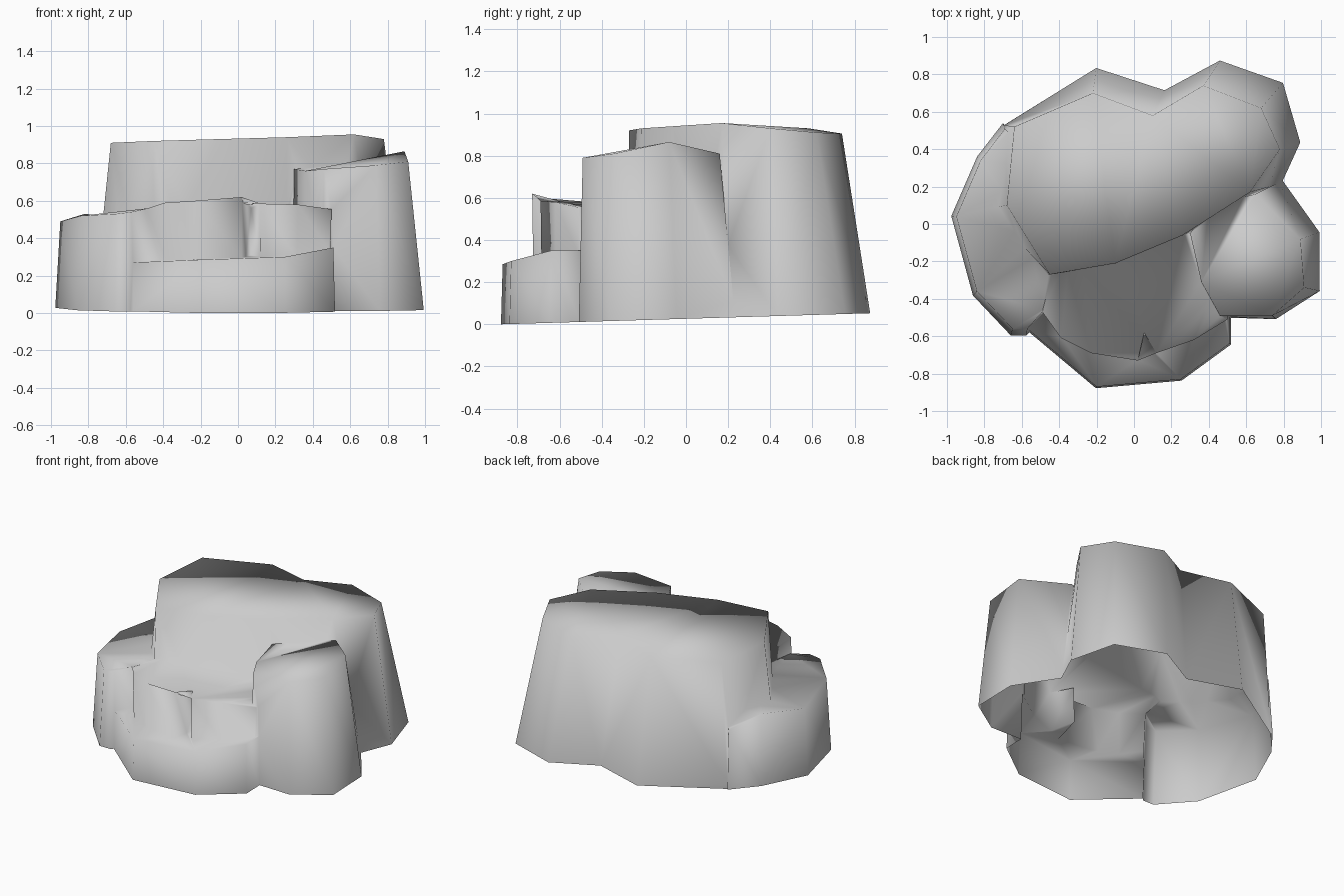
import bpy
import bmesh
from mathutils import Vector

default_cube = bpy.data.objects.get("Cube")
if default_cube:
    bpy.data.objects.remove(default_cube, do_unlink=True)

BASE_DEPTH = -0.05

stone = bpy.data.materials.new("stone_grey")
stone.use_nodes = True
stone_colour = (0.6, 0.6, 0.6, 1)
stone.diffuse_color = stone_colour
stone.node_tree.nodes["Principled BSDF"].inputs["Base Color"].default_value = stone_colour


def make_rock(name, rim, foot):
    """Closed boulder: a rim of (x, y, z) points joined to a matching (x, y) foot."""
    bm = bmesh.new()
    upper = [bm.verts.new(point) for point in rim]
    lower = [bm.verts.new((x, y, BASE_DEPTH)) for x, y in foot]
    count = len(upper)
    for i in range(count):
        j = (i + 1) % count
        bm.faces.new((lower[i], lower[j], upper[j], upper[i]))
    caps = [bm.faces.new(upper), bm.faces.new(list(reversed(lower)))]
    bmesh.ops.triangulate(bm, faces=caps)
    bmesh.ops.recalc_face_normals(bm, faces=bm.faces[:])
    mesh = bpy.data.meshes.new(name)
    bm.to_mesh(mesh)
    bm.free()
    mesh.materials.append(stone)
    rock = bpy.data.objects.new(name, mesh)
    bpy.context.collection.objects.link(rock)
    return rock


def spread(rim, centre, factor):
    """Foot outline made by widening a rim about a centre."""
    cx, cy = centre
    return [(cx + (x - cx) * factor, cy + (y - cy) * factor) for x, y, z in rim]


# Tall rear boulder, leaning inwards at the back
tall_rim = [
    (-.64, .52, .91), (-.68, .1, .91), (-.45, -.27, .92), (-.1, -.21, .93),
    (.26, -.06, .94), (.62, .17, .955), (.78, .4, .93), (.68, .62, .91),
    (.37, .74, .905), (.1, .58, .93), (-.22, .7, .905)]
tall_foot = [
    (-.7, .53), (-.78, .08), (-.47, -.28), (-.1, -.22),
    (.26, -.07), (.8, .22), (.9, .44), (.81, .77),
    (.47, .89), (.17, .73), (-.2, .85)]
boulder = make_rock("rock_cluster", tall_rim, tall_foot)

# Side boulder with a raised outer corner
side_rim = [
    (.3, -.05, .77), (.36, -.31, .76), (.46, -.49, .77), (.74, -.49, .79),
    (.91, -.34, .81), (.89, -.08, .865), (.65, .16, .81), (.4, .1, .78)]
side_foot = [
    (.29, -.05), (.35, -.32), (.45, -.5), (.76, -.51),
    (1, -.36), (1, -.04), (.81, .24), (.4, .1)]
side = make_rock("side_rock", side_rim, side_foot)

# Low shoulder wrapping the other side
shoulder_rim = [
    (-.69, .51, .45), (-.82, .34, .53), (-.95, .04, .49), (-.84, -.36, .52),
    (-.65, -.56, .53), (-.57, -.56, .54), (-.48, -.46, .56), (-.4, -.1, .54),
    (-.5, .3, .5)]
shoulder = make_rock("shoulder_rock", shoulder_rim,
                     spread(shoulder_rim, (-.5, 0), 1.07))

# Middle step with a narrow cleft in its front
step_rim = [
    (-.49, -.47, .56), (-.39, -.61, .59), (-.23, -.69, .6), (.02, -.73, .62),
    (.07, -.51, .56), (.12, -.69, .585), (.32, -.62, .58), (.5, -.51, .555),
    (.5, -.3, .55), (.3, .1, .56), (-.4, -.1, .55)]
step = make_rock("middle_step", step_rim, spread(step_rim, (0, -.4), .97))

# Lowest step at the front
ledge_rim = [
    (-.57, -.56, .27), (-.2, -.87, .285), (.25, -.83, .3), (.51, -.64, .35),
    (.51, -.48, .35), (.4, -.2, .35), (-.4, -.2, .3)]
ledge = make_rock("front_ledge", ledge_rim, spread(ledge_rim, (0, -.4), 1.02))

# Fuse everything into one outer skin
bpy.context.view_layer.objects.active = boulder
for part in (side, shoulder, step, ledge):
    fuse = boulder.modifiers.new("fuse", "BOOLEAN")
    fuse.operation = "UNION"
    fuse.solver = "EXACT"
    fuse.object = part
    bpy.ops.object.modifier_apply(modifier=fuse.name)
    bpy.data.objects.remove(part, do_unlink=True)

# Slice the foot open along a slightly rising ground line and smooth the skin
bm = bmesh.new()
bm.from_mesh(boulder.data)
bmesh.ops.remove_doubles(bm, verts=bm.verts[:], dist=0.012)
bmesh.ops.bisect_plane(
    bm, geom=bm.verts[:] + bm.edges[:] + bm.faces[:],
    plane_co=Vector((0, -.88, 0)), plane_no=Vector((0, -.03, 1)),
    clear_inner=True)
bmesh.ops.triangulate(bm, faces=bm.faces[:])
for face in bm.faces:
    face.smooth = True
bm.to_mesh(boulder.data)
bm.free()
